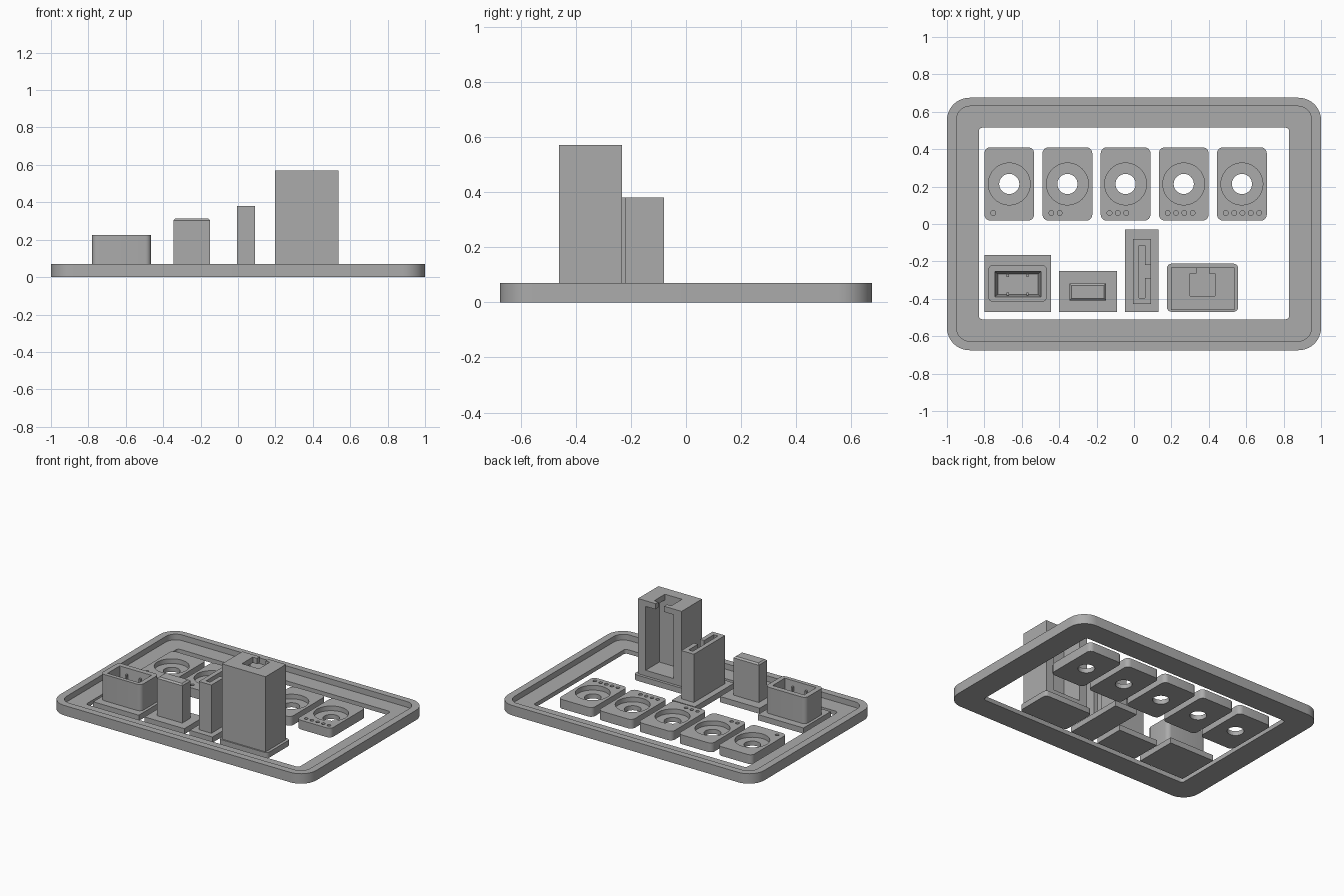
import bpy, bmesh, math

if "Cube" in bpy.data.objects:
    bpy.data.objects.remove(bpy.data.objects["Cube"])

grey = bpy.data.materials.new("warm_free_grey")
grey.name = "plain_grey"
grey.diffuse_color = (0.41, 0.41, 0.41, 1)
grey.use_nodes = True
grey.node_tree.nodes["Principled BSDF"].inputs["Base Color"].default_value = grey.diffuse_color


def rounded(x0, x1, y0, y1, r=0.0, n=6):
    """Corner-rounded rectangle outline, counter-clockwise."""
    if r <= 0:
        return [(x0, y0), (x1, y0), (x1, y1), (x0, y1)]
    pts = []
    for cx, cy, start in ((x1 - r, y1 - r, 0), (x0 + r, y1 - r, 90),
                          (x0 + r, y0 + r, 180), (x1 - r, y0 + r, 270)):
        for i in range(n + 1):
            a = math.radians(start + 90 * i / n)
            pts.append((cx + r * math.cos(a), cy + r * math.sin(a)))
    return pts


def circle(cx, cy, r, n=32):
    return [(cx + r * math.cos(2 * math.pi * i / n),
             cy + r * math.sin(2 * math.pi * i / n)) for i in range(n)]


def loft(name, bottom, top, z0, z1):
    """Solid between two outlines with the same number of points."""
    bm = bmesh.new()
    a = [bm.verts.new((x, y, z0)) for x, y in bottom]
    b = [bm.verts.new((x, y, z1)) for x, y in top]
    bm.faces.new(a[::-1])
    bm.faces.new(b)
    for i in range(len(a)):
        j = (i + 1) % len(a)
        bm.faces.new((a[i], a[j], b[j], b[i]))
    me = bpy.data.meshes.new(name)
    bm.to_mesh(me)
    bm.free()
    me.materials.append(grey)
    ob = bpy.data.objects.new(name, me)
    bpy.context.collection.objects.link(ob)
    return ob


def prism(name, outline, z0, z1):
    return loft(name, outline, outline, z0, z1)


def finish(ob, cutters=()):
    """Cut the openings, drop the cutters and smooth only the curved walls."""
    for c in cutters:
        c.hide_render = True
        m = ob.modifiers.new("cut", 'BOOLEAN')
        m.operation, m.solver, m.object = 'DIFFERENCE', 'EXACT', c
    bpy.ops.object.select_all(action='DESELECT')
    ob.select_set(True)
    bpy.context.view_layer.objects.active = ob
    for m in list(ob.modifiers):
        bpy.ops.object.modifier_apply(modifier=m.name)
    for c in cutters:
        bpy.data.objects.remove(c)
    bpy.ops.object.shade_smooth_by_angle(angle=math.radians(30))


# Tray frame with a raised rim and an open middle
frame = prism("tray_frame", rounded(-1, 1, -0.675, 0.675, 0.12, 10), 0, 0.07)
finish(frame, [
    prism("rim_cut", rounded(-0.95, 0.95, -0.627, 0.63, 0.075, 10), 0.03, 0.2),
    prism("middle_cut", rounded(-0.83, 0.83, -0.51, 0.515, 0.02, 4), -0.1, 0.2)])

# Five tiles: round pocket, through hole and one to five counting dots
for k in range(5):
    x = -0.80 + 0.311 * k
    cx, cy = x + 0.133, 0.214
    tile = prism("dot_tile_%d" % (k + 1),
                 rounded(x, x + 0.266, 0.018, 0.41, 0.032), 0, 0.065)
    cuts = [prism("pocket", circle(cx, cy, 0.112, 40), 0.032, 0.2),
            prism("hole", circle(cx, cy, 0.054, 32), -0.1, 0.1)]
    for i in range(k + 1):
        cuts.append(prism("dot", circle(x + 0.047 + 0.0445 * i, 0.059, 0.013, 14),
                          0.04, 0.2))
    finish(tile, cuts)

BASE = 0.04

# Hollow box holder
finish(prism("box_base", rounded(-0.80, -0.445, -0.47, -0.166), 0, BASE))
box = prism("box_body", rounded(-0.78, -0.465, -0.417, -0.218, 0.03), BASE, 0.225)
finish(box, [loft("box_cavity", rounded(-0.728, -0.513, -0.376, -0.268),
                  rounded(-0.745, -0.497, -0.39, -0.254), 0.08, 0.23)])
for x in (-0.675, -0.57):
    for y in (-0.374, -0.276):
        finish(prism("box_rib", rounded(x - 0.006, x + 0.006, y - 0.008, y + 0.008),
                     0.08, 0.19))

# Solid block with chamfered top
finish(prism("block_base", rounded(-0.40, -0.09, -0.47, -0.25), 0, BASE))
lower = rounded(-0.346, -0.149, -0.408, -0.317)
finish(prism("block_body", lower, BASE, 0.303))
finish(loft("block_cap", lower, rounded(-0.335, -0.16, -0.397, -0.328), 0.303, 0.313))

# Narrow holder: vertical slot opening to the right through a neck
finish(prism("narrow_base", rounded(-0.048, 0.13, -0.47, -0.03), 0, BASE))
finish(prism("narrow_body", rounded(-0.005, 0.092, -0.428, -0.08), BASE, 0.38), [
    prism("slot", rounded(0.027, 0.06, -0.395, -0.115), 0.06, 0.5),
    prism("neck", rounded(0.05, 0.2, -0.288, -0.219), 0.06, 0.5)])

# Tall holder: window at the back and a necked slot through the top
finish(prism("tall_base", rounded(0.176, 0.557, -0.47, -0.212, 0.025, 4), 0, BASE))
finish(prism("tall_body", rounded(0.197, 0.537, -0.46, -0.232), BASE, 0.57), [
    prism("window", rounded(0.26, 0.477, -0.384, -0.1), 0.08, 0.53),
    prism("top_slot", rounded(0.30, 0.433, -0.384, -0.264), 0.08, 0.7),
    prism("top_neck", rounded(0.333, 0.401, -0.3, -0.1), 0.08, 0.7)])
